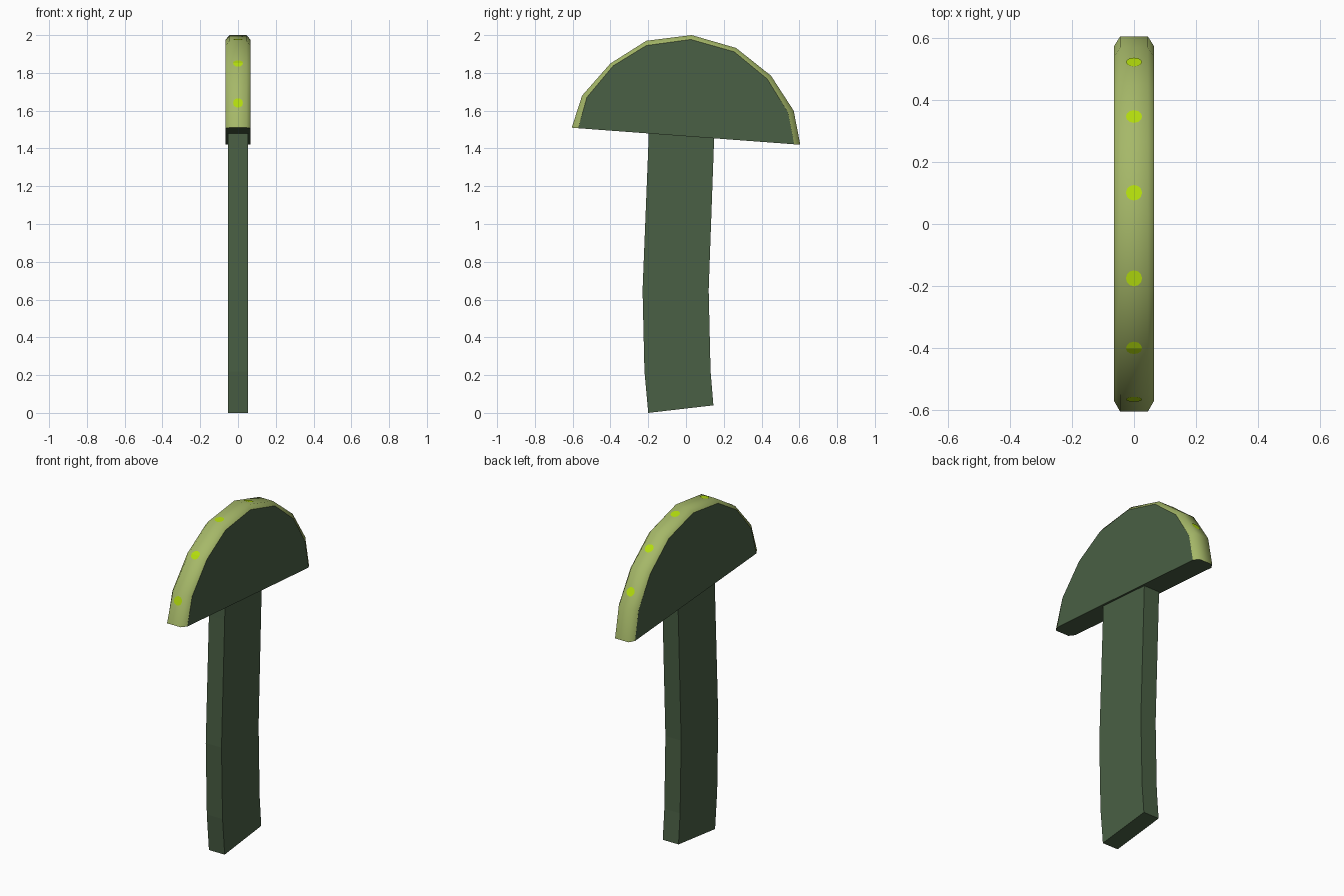
import bpy, bmesh, math
from mathutils import Vector

if "Cube" in bpy.data.objects:
    bpy.data.objects.remove(bpy.data.objects["Cube"])


def material(name, color):
    m = bpy.data.materials.new(name)
    m.diffuse_color = (*color, 1)
    m.use_nodes = True
    m.node_tree.nodes["Principled BSDF"].inputs["Base Color"].default_value = m.diffuse_color
    return m


DARK = material("dark green", (0.068, 0.115, 0.058))
RIM = material("pale olive green", (0.38, 0.48, 0.14))
SPOT = material("bright lime", (0.45, 0.72, 0.004))


def finish(name, bm, mats, recalc=True):
    if recalc:
        bmesh.ops.recalc_face_normals(bm, faces=bm.faces)
    me = bpy.data.meshes.new(name)
    bm.to_mesh(me)
    bm.free()
    for m in mats:
        me.materials.append(m)
    ob = bpy.data.objects.new(name, me)
    bpy.context.collection.objects.link(ob)
    return ob


# Cap outline (y, z): outer crest and the chamfered edge of the side panels
outer = [(-0.605, 1.51), (-0.55, 1.68), (-0.40, 1.85), (-0.21, 1.97), (0.03, 2.0),
         (0.265, 1.932), (0.45, 1.785), (0.57, 1.60), (0.605, 1.42)]
inner = [(-0.57, 1.507), (-0.525, 1.67), (-0.385, 1.838), (-0.21, 1.945), (0.025, 1.977),
         (0.255, 1.912), (0.43, 1.768), (0.54, 1.59), (0.573, 1.422)]

# Cap: smooth rim band with chamfers, flat side panels and underside
bm = bmesh.new()
rows = []
for o, i in zip(outer, inner):
    rows.append([bm.verts.new(p) for p in
                 ((-0.065, *i), (-0.045, *o), (0.045, *o), (0.065, *i))])
for a, b in zip(rows, rows[1:]):
    for k in range(3):
        f = bm.faces.new((a[k], a[k + 1], b[k + 1], b[k]))
        f.smooth = True
        f.material_index = 1
bm.faces.new([r[0] for r in rows])
bm.faces.new([r[3] for r in rows])
bm.faces.new(rows[0] + rows[-1][::-1])
finish("cap", bm, [DARK, RIM])

# Stem: gently bowed flat slab, top hidden inside the cap
front = [(-0.20, 0.0), (-0.22, 0.22), (-0.23, 0.65), (-0.20, 1.40), (-0.197, 1.50)]
back = [(0.145, 0.04), (0.13, 0.22), (0.12, 0.65), (0.147, 1.40), (0.15, 1.49)]
bm = bmesh.new()
rings = []
for f, b in zip(front, back):
    rings.append([bm.verts.new(p) for p in
                  ((-0.052, *f), (0.052, *f), (0.052, *b), (-0.052, *b))])
for a, b in zip(rings, rings[1:]):
    for k in range(4):
        bm.faces.new((a[k], a[(k + 1) % 4], b[(k + 1) % 4], b[k]))
bm.faces.new(rings[0])
bm.faces.new(rings[-1])
finish("stem", bm, [DARK])


# Spots: thin discs wrapped along the crest of the rim
pts = [Vector((0, *p)) for p in outer]


def on_crest(s, lift):
    for a, b in zip(pts, pts[1:]):
        d = b - a
        if s <= d.length or b is pts[-1]:
            n = Vector((0, -d.z, d.y)).normalized()
            return a + d.normalized() * s + n * lift
        s -= d.length


def arc_at(y):
    s = 0
    for a, b in zip(pts, pts[1:]):
        if y <= b.y:
            return s + (b - a).length * (y - a.y) / (b.y - a.y)
        s += (b - a).length


bm = bmesh.new()
for y in (-0.563, -0.40, -0.175, 0.10, 0.345, 0.52):
    s0, r, n = arc_at(y), 0.026, 12
    mid = bm.verts.new(on_crest(s0, 0.003))
    ring = []
    for k in range(n):
        t = math.tau * k / n
        p = on_crest(s0 + r * math.sin(t), 0.003)
        ring.append(bm.verts.new((r * math.cos(t), p.y, p.z)))
    for k in range(n):
        bm.faces.new((mid, ring[k], ring[(k + 1) % n]))
finish("rim_spots", bm, [SPOT], recalc=False)
